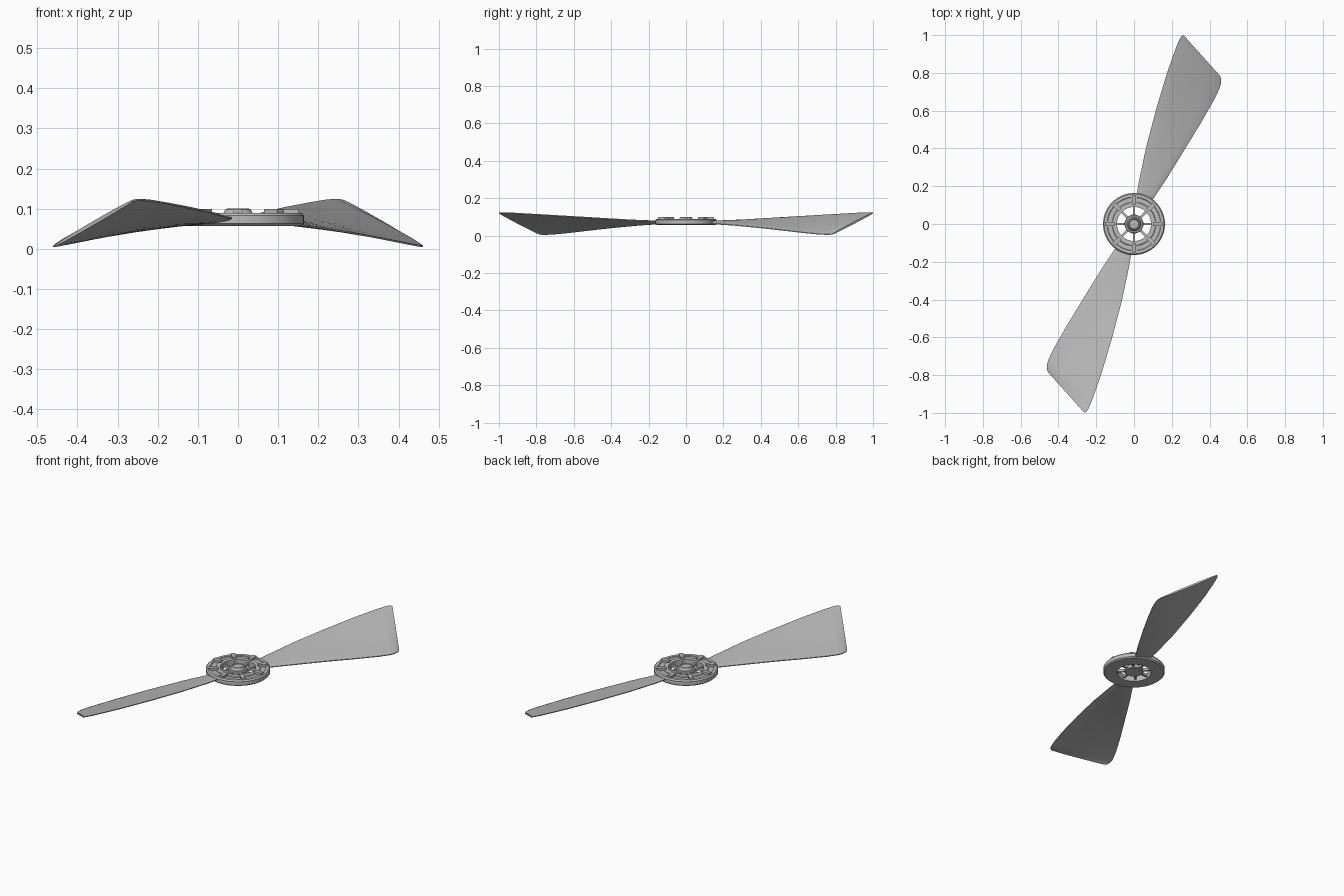
import bpy, bmesh, math
from mathutils import Matrix, Vector

cube = bpy.data.objects.get("Cube")
if cube:
    bpy.data.objects.remove(cube, do_unlink=True)

grey = bpy.data.materials.new("brushed_grey")
grey.use_nodes = True
grey.diffuse_color = (0.5, 0.5, 0.5, 1)
grey.node_tree.nodes["Principled BSDF"].inputs["Base Color"].default_value = (0.5, 0.5, 0.5, 1)


def finish(name, bm, smooth=True):
    bmesh.ops.recalc_face_normals(bm, faces=bm.faces)
    mesh = bpy.data.meshes.new(name)
    bm.to_mesh(mesh)
    bm.free()
    mesh.materials.append(grey)
    ob = bpy.data.objects.new(name, mesh)
    bpy.context.collection.objects.link(ob)
    if smooth:
        bpy.ops.object.select_all(action="DESELECT")
        ob.select_set(True)
        bpy.context.view_layer.objects.active = ob
        bpy.ops.object.shade_smooth_by_angle(angle=math.radians(35))
    return ob


def lathe(name, profile, closed, steps=64):
    """Spin a (radius, height) profile around the z axis."""
    bm = bmesh.new()
    verts = [bm.verts.new((r, 0, z)) for r, z in profile]
    edges = [bm.edges.new(p) for p in zip(verts, verts[1:])]
    if closed:
        edges.append(bm.edges.new((verts[-1], verts[0])))
    bmesh.ops.spin(bm, geom=verts + edges, cent=(0, 0, 0), axis=(0, 0, 1),
                   angle=math.tau, steps=steps)
    bmesh.ops.remove_doubles(bm, verts=bm.verts, dist=0.0001)
    return finish(name, bm)


def radial_box(name, angle, r0, r1, width, z0, z1):
    bm = bmesh.new()
    bmesh.ops.create_cube(bm, size=1)
    bm.transform(Matrix.Rotation(angle, 4, "Z")
                 @ Matrix.Translation(((r0 + r1) / 2, 0, (z0 + z1) / 2))
                 @ Matrix.Diagonal((r1 - r0, width, z1 - z0, 1)))
    return finish(name, bm, False)


# Rim with a shallow groove in its upper face
lathe("rim", [(0.090, 0.057), (0.157, 0.057), (0.164, 0.063), (0.164, 0.083),
              (0.158, 0.090), (0.142, 0.090), (0.140, 0.085), (0.116, 0.085),
              (0.114, 0.090), (0.090, 0.090)], True)

# Hub with a stepped cap
lathe("hub", [(0, 0.060), (0.046, 0.060), (0.050, 0.064), (0.050, 0.080),
              (0.046, 0.084), (0.038, 0.084), (0.036, 0.090), (0.032, 0.098),
              (0.027, 0.100), (0.024, 0.095), (0, 0.095)], False)

# Spokes and the clips that bridge the groove
for i in range(8):
    a = i * math.tau / 8
    radial_box(f"spoke_{i + 1}", a, 0.045, 0.095, 0.012, 0.066, 0.080)
    radial_box(f"clip_{i + 1}", a, 0.103, 0.151, 0.022, 0.080, 0.099)

# Blade stations: high edge and low edge, root to tip
STATIONS = [
    ((0.010, 0.130, 0.075), (0.080, 0.100, 0.067)),
    ((0.027, 0.230, 0.079), (0.170, 0.235, 0.057)),
    ((0.065, 0.410, 0.090), (0.275, 0.405, 0.041)),
    ((0.118, 0.610, 0.102), (0.360, 0.545, 0.025)),
    ((0.175, 0.800, 0.113), (0.420, 0.650, 0.013)),
    ((0.217, 0.920, 0.120), (0.452, 0.715, 0.007)),
    ((0.238, 0.972, 0.122), (0.461, 0.745, 0.006)),
    ((0.250, 0.993, 0.122), (0.461, 0.770, 0.006)),
    ((0.262, 1.000, 0.120), (0.455, 0.785, 0.008)),
]


def blade(name, turn):
    bm = bmesh.new()
    n = 12
    rings = []
    for k, (hi, lo) in enumerate(STATIONS):
        hi, lo = Vector(hi), Vector(lo)
        thick = 0.0065 if k < 7 else 0.004
        upper, lower = [], []
        for j in range(n + 1):
            t = j / n
            bulge = 4 * t * (1 - t)
            half = 0.0025 + thick * bulge ** 0.6
            mid = hi.lerp(lo, t)
            upper.append(bm.verts.new(mid + Vector((0, 0, half))))
            lower.append(bm.verts.new(mid - Vector((0, 0, half * 0.7))))
        rings.append(upper + lower[::-1])
    for a, b in zip(rings, rings[1:]):
        for j in range(len(a)):
            i = (j + 1) % len(a)
            bm.faces.new((a[j], a[i], b[i], b[j]))
    bm.faces.new(rings[0])
    bm.faces.new(rings[-1])
    bm.transform(Matrix.Rotation(turn, 4, "Z"))
    return finish(name, bm)


blade("back_blade", 0)
blade("front_blade", math.pi)
